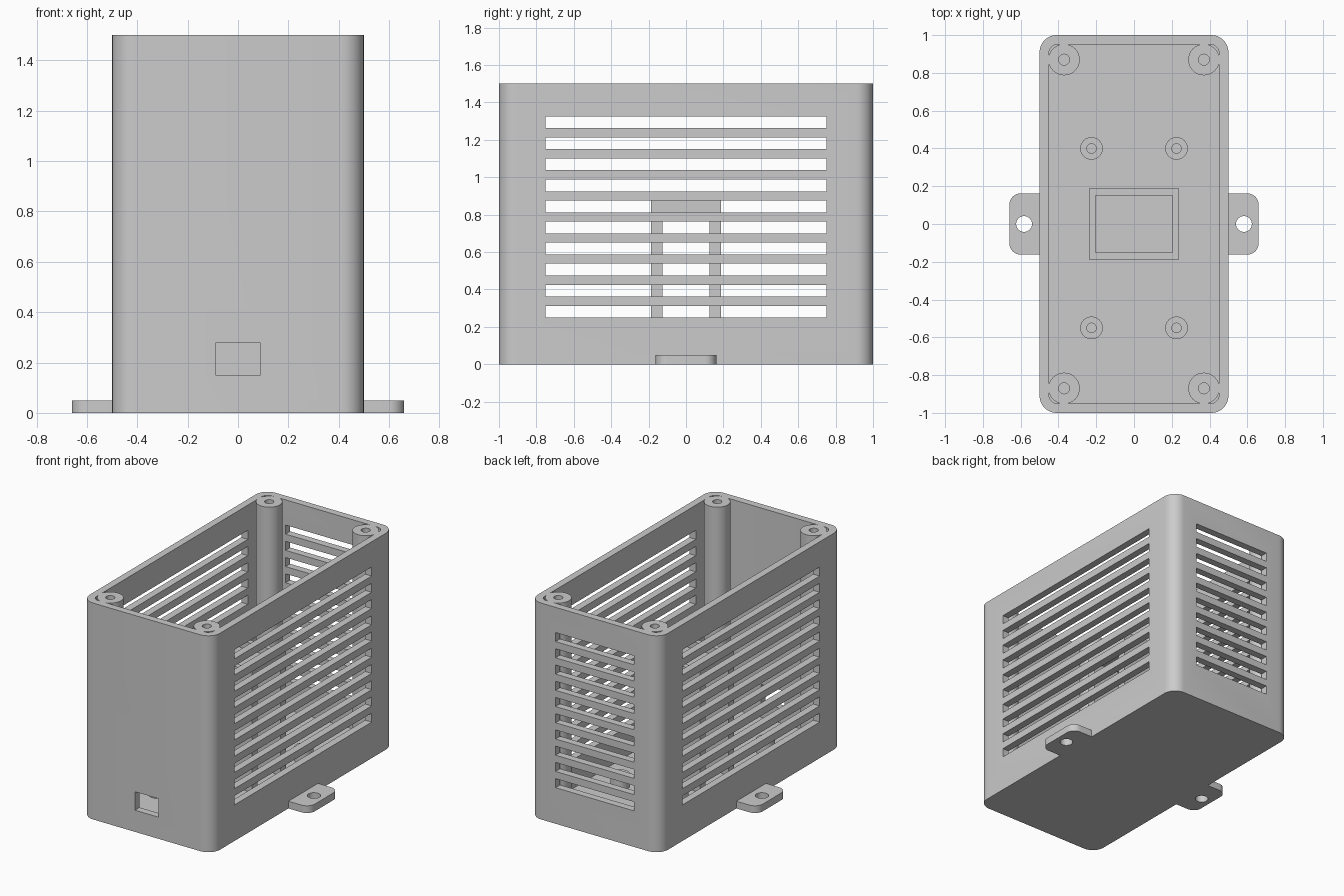
import bpy, bmesh, math

if "Cube" in bpy.data.objects:
    bpy.data.objects.remove(bpy.data.objects["Cube"])

grey = bpy.data.materials.new("light_grey")
grey.diffuse_color = (0.6, 0.6, 0.6, 1)
grey.use_nodes = True
grey.node_tree.nodes["Principled BSDF"].inputs["Base Color"].default_value = grey.diffuse_color

WALL, HEIGHT = 0.05, 1.5


def rounded(x0, x1, y0, y1, radii=(0, 0, 0, 0), steps=8):
    """Rectangle outline; radii start at the corner (x1, y1) and run anticlockwise."""
    pts = []
    corners = [(x1, y1, -1, -1), (x0, y1, 1, -1), (x0, y0, 1, 1), (x1, y0, -1, 1)]
    for i, (x, y, sx, sy) in enumerate(corners):
        r = radii[i]
        n = steps if r else 0
        for k in range(n + 1):
            a = math.pi / 2 * (i + (k / n if n else 0))
            pts.append((x + sx * r + r * math.cos(a), y + sy * r + r * math.sin(a)))
    return pts


def circle(x, y, r, n=32):
    return [(x + r * math.cos(2 * math.pi * k / n), y + r * math.sin(2 * math.pi * k / n))
            for k in range(n)]


def prism(name, outline, z0, z1):
    bm = bmesh.new()
    face = bm.faces.new([bm.verts.new((x, y, z0)) for x, y in outline])
    top = bmesh.ops.extrude_face_region(bm, geom=[face])["geom"]
    bmesh.ops.translate(bm, vec=(0, 0, z1 - z0),
                        verts=[v for v in top if isinstance(v, bmesh.types.BMVert)])
    bmesh.ops.recalc_face_normals(bm, faces=bm.faces)
    mesh = bpy.data.meshes.new(name)
    bm.to_mesh(mesh)
    bm.free()
    mesh.materials.append(grey)
    ob = bpy.data.objects.new(name, mesh)
    bpy.context.collection.objects.link(ob)
    return ob


def block(x0, x1, y0, y1, z0, z1, name="cutter"):
    return prism(name, rounded(x0, x1, y0, y1), z0, z1)


def cut(ob, cutters):
    """Subtract all cutters, bake the result and remove the cutters."""
    for c in cutters:
        c.hide_render = True
        mod = ob.modifiers.new("cut", "BOOLEAN")
        mod.operation, mod.solver, mod.object = "DIFFERENCE", "EXACT", c
    bpy.context.view_layer.update()
    mesh = bpy.data.meshes.new_from_object(ob.evaluated_get(bpy.context.evaluated_depsgraph_get()))
    ob.modifiers.clear()
    ob.data = mesh
    for c in cutters:
        bpy.data.objects.remove(c)
    return ob


# Open-topped case with vent slots and a cable port
case = prism("case", rounded(-0.5, 0.5, -1, 1, [0.09] * 4), 0, HEIGHT)
cutters = [prism("cutter", rounded(-0.5 + WALL, 0.5 - WALL, -1 + WALL, 1 - WALL, [0.045] * 4),
                 WALL, HEIGHT + 0.1)]
for k in range(10):
    z = 0.25 + 0.1125 * k
    cutters.append(block(-0.7, 0.7, -0.75, 0.75, z, z + 0.0625))   # both long sides
    cutters.append(block(-0.3, 0.3, 0.85, 1.1, z, z + 0.0625))     # back
cutters.append(block(-0.09, 0.09, -1.1, -0.9, 0.15, 0.278))        # front port
cut(case, cutters)

# Corner screw posts, flush with the rim
for sx in (-1, 1):
    for sy in (-1, 1):
        x, y = 0.37 * sx, 0.87 * sy
        post = prism("screw_post", circle(x, y, 0.083), WALL, HEIGHT)
        cut(post, [prism("cutter", circle(x, y, 0.029), HEIGHT - 0.4, HEIGHT + 0.1)])

# Board standoffs on the floor
for x in (-0.225, 0.225):
    for y in (-0.55, 0.4):
        standoff = prism("standoff", circle(x, y, 0.06), WALL, 0.14)
        cut(standoff, [prism("cutter", circle(x, y, 0.025), WALL + 0.01, 0.2)])

# Central bridge stand with a shallow tray on top
stand = block(-0.237, 0.237, -0.187, 0.187, WALL, 0.89, "bridge_stand")
cut(stand, [block(-0.5, 0.5, -0.125, 0.125, 0.0, 0.79),
            block(-0.203, 0.203, -0.15, 0.15, 0.84, 1.0)])

# Mounting tabs, rounded on the outer corners only
for s in (-1, 1):
    if s > 0:
        outline = rounded(0.5, 0.66, -0.162, 0.162, (0.06, 0, 0, 0.06))
    else:
        outline = rounded(-0.66, -0.5, -0.162, 0.162, (0, 0.06, 0.06, 0))
    tab = prism("mounting_tab", outline, 0, WALL)
    cut(tab, [prism("cutter", circle(0.582 * s, 0, 0.042), -0.1, 0.2)])

# Smooth the round surfaces, keep hard edges
bpy.ops.object.select_all(action="SELECT")
bpy.context.view_layer.objects.active = case
bpy.ops.object.shade_smooth_by_angle(angle=math.radians(30))
